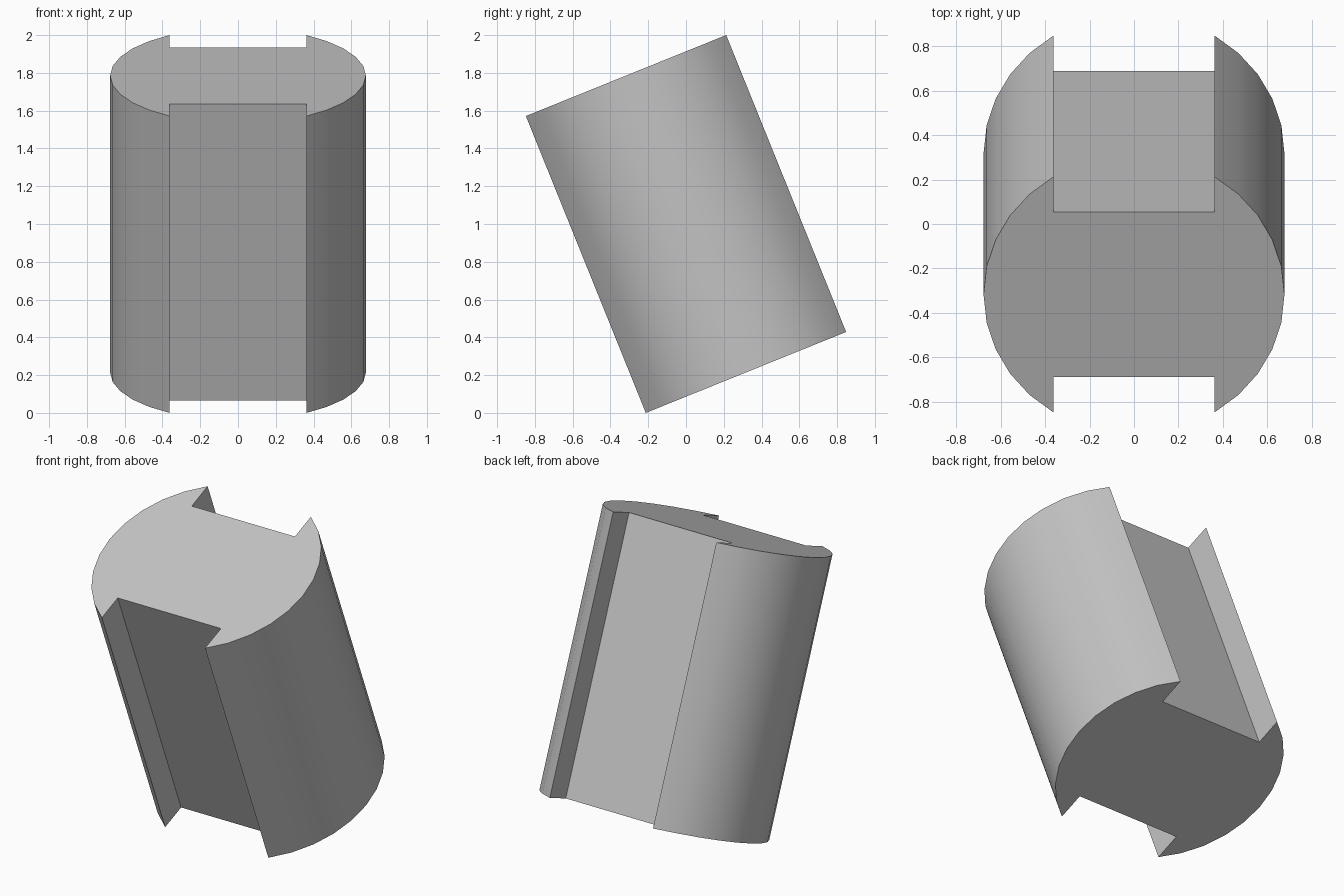
import bpy
import bmesh
from math import asin, cos, sin, radians
from mathutils import Matrix, Vector

if "Cube" in bpy.data.objects:
    bpy.data.objects.remove(bpy.data.objects["Cube"], do_unlink=True)

RADIUS = 0.677
LENGTH = 1.695
CORNER_Y = 0.572     # where the rounded side meets the slot
SLOT_FLOOR = 0.40    # distance of the slot floor from the axis
TILT = radians(22)
STEPS = 10

grey = bpy.data.materials.new("mid grey")
grey.use_nodes = True
colour = (0.55, 0.55, 0.55, 1)
grey.diffuse_color = colour
grey.node_tree.nodes["Principled BSDF"].inputs["Base Color"].default_value = colour

# Half outline: slot corner, rounded side, slot corner
limit = asin(CORNER_Y / RADIUS)
angles = [limit * (2 * i / STEPS - 1) for i in range(STEPS + 1)]
half = [Vector((RADIUS * cos(a), RADIUS * sin(a), 0)) for a in angles]
edge_x = half[0].x
half = [Vector((edge_x, -SLOT_FLOOR, 0))] + half + [Vector((edge_x, SLOT_FLOOR, 0))]
outline = half + [-p for p in half]

# Slotted cylinder: extrude the outline along its axis, then lean it forward
bm = bmesh.new()
base = bm.faces.new([bm.verts.new(p - Vector((0, 0, LENGTH / 2))) for p in outline])
top = bmesh.ops.extrude_face_region(bm, geom=[base], use_keep_orig=True)
moved = [g for g in top["geom"] if isinstance(g, bmesh.types.BMVert)]
bmesh.ops.translate(bm, verts=moved, vec=(0, 0, LENGTH))
bmesh.ops.recalc_face_normals(bm, faces=bm.faces)
bm.transform(Matrix.Translation((0, 0, 1)) @ Matrix.Rotation(TILT, 4, "X"))

mesh = bpy.data.meshes.new("slotted_cylinder")
bm.to_mesh(mesh)
bm.free()
mesh.materials.append(grey)
body = bpy.data.objects.new("slotted_cylinder", mesh)
bpy.context.collection.objects.link(body)

bpy.ops.object.select_all(action="DESELECT")
body.select_set(True)
bpy.context.view_layer.objects.active = body
bpy.ops.object.shade_smooth_by_angle(angle=radians(30))
